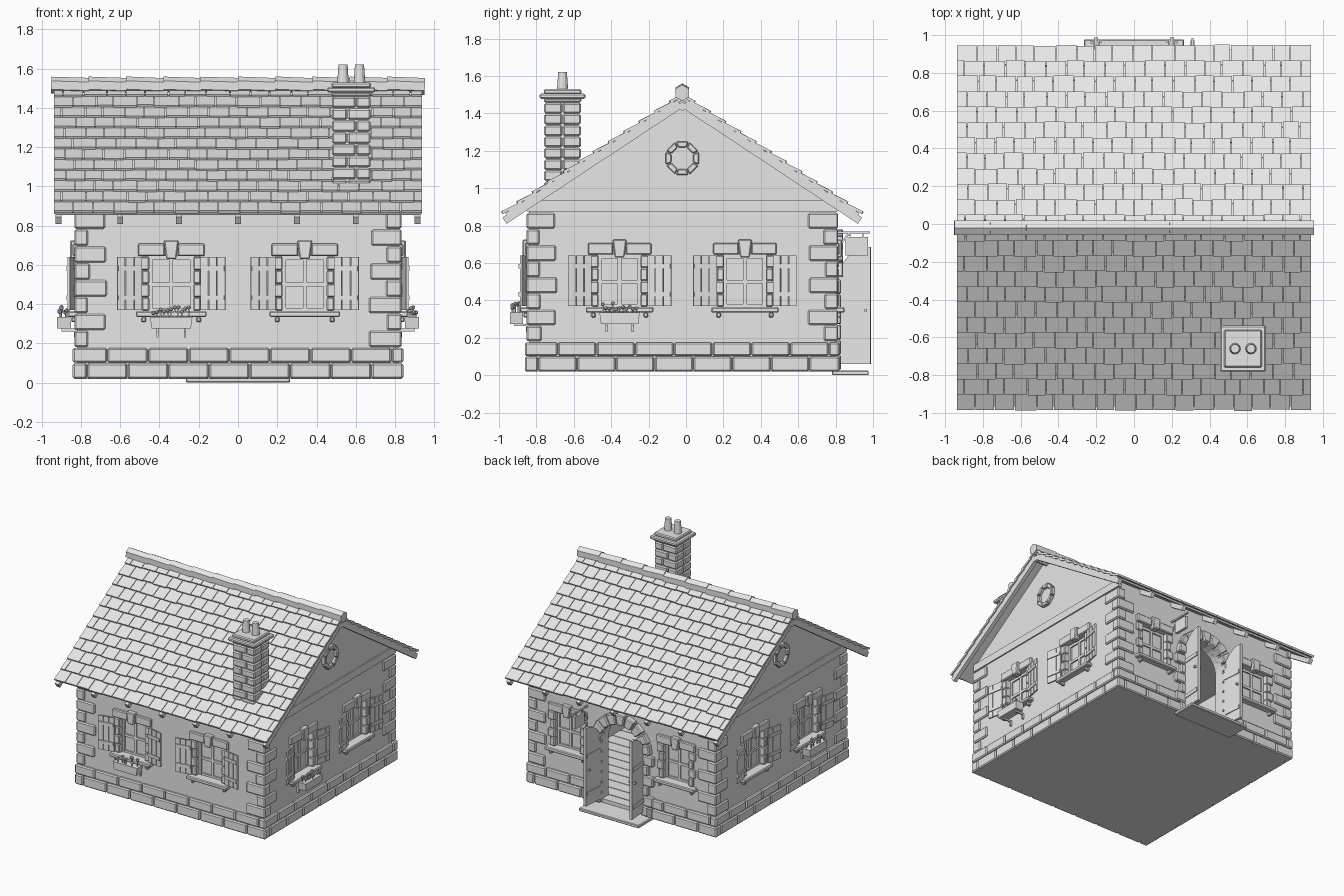
import bpy, bmesh, math, random
from math import sin, cos, pi, radians
from mathutils import Matrix, Vector

if "Cube" in bpy.data.objects:
    bpy.data.objects.remove(bpy.data.objects["Cube"])

random.seed(4)
T, R = Matrix.Translation, Matrix.Rotation
CY, D = -0.02, 0.82                      # house centre in y, half width of walls
stone = bpy.data.materials.new("plain_grey")
stone.diffuse_color = (0.8, 0.8, 0.8, 1)
stone.use_nodes = True
stone.node_tree.nodes["Principled BSDF"].inputs["Base Color"].default_value = stone.diffuse_color


def prism(bm, M, pts, y0, y1):
    """Extrude an (x, z) outline from y0 to y1 in frame M."""
    a = [bm.verts.new(M @ Vector((x, y0, z))) for x, z in pts]
    b = [bm.verts.new(M @ Vector((x, y1, z))) for x, z in pts]
    bm.faces.new(a)
    bm.faces.new(b[::-1])
    for i in range(len(a)):
        j = (i + 1) % len(a)
        bm.faces.new((a[i], b[i], b[j], a[j]))


def box(bm, M, x0, x1, y0, y1, z0, z1):
    prism(bm, M, [(x0, z0), (x1, z0), (x1, z1), (x0, z1)], y0, y1)


def ring(bm, M, cx, cz, r0, r1, a0, a1, n, y0, y1, gap=0.02):
    """Wedge stones set around an arc."""
    for i in range(n):
        s, e = a0 + (a1 - a0) * i / n + gap, a0 + (a1 - a0) * (i + 1) / n - gap
        prism(bm, M, [(cx + r * cos(t), cz + r * sin(t)) for r, t in
                      ((r0, s), (r1, s), (r1, e), (r0, e))], y0, y1)


def finish(name, bm, bevel=0):
    bmesh.ops.recalc_face_normals(bm, faces=bm.faces)
    me = bpy.data.meshes.new(name)
    bm.to_mesh(me)
    bm.free()
    me.materials.append(stone)
    ob = bpy.data.objects.new(name, me)
    bpy.context.collection.objects.link(ob)
    if bevel:
        m = ob.modifiers.new("worn_edges", 'BEVEL')
        m.width, m.segments, m.limit_method = bevel, 1, 'ANGLE'
    return ob


# Facade frames: x to the right, -y outward; front, right, back, left
FRONT, RIGHT, BACK, LEFT = [T((0, CY, 0)) @ R(k * pi / 2, 4, 'Z') for k in range(4)]
I = Matrix()
# frame, position, has shutters, has flower box
WINDOWS = [(FRONT, -0.34, 1, 1), (FRONT, 0.34, 1, 0), (RIGHT, -0.335, 1, 1), (RIGHT, 0.335, 1, 0),
           (LEFT, -0.335, 1, 0), (LEFT, 0.335, 1, 1), (BACK, -0.48, 0, 0), (BACK, 0.48, 0, 0)]

# Walls with hollow room, window openings and arched doorway
bm = bmesh.new()
prism(bm, RIGHT, [(-D, .02), (D, .02), (D, .925), (0, 1.47), (-D, .925)], -D, D)
walls = finish("walls", bm)
room, holes = bmesh.new(), bmesh.new()
box(room, FRONT, -.74, .74, -.74, .74, .05, .87)
for F, u, _, _ in WINDOWS:
    box(holes, F, u - .115, u + .115, -.9, -.7, .36, .645)
arch = [(.18 * cos(i * pi / 12), .52 + .18 * sin(i * pi / 12)) for i in range(13)]
prism(holes, BACK, [(-.18, .055), (.18, .055)] + arch, -.9, -.7)
for nm, b in (("room_cutter", room), ("opening_cutter", holes)):
    c = finish(nm, b)
    c.hide_render = True
    c.hide_viewport = True
    m = walls.modifiers.new(nm, 'BOOLEAN')
    m.object, m.operation, m.solver = c, 'DIFFERENCE', 'EXACT'

# Floor boards
bm = bmesh.new()
for i in range(14):
    y = -.74 + i * .1057
    box(bm, FRONT, -.74, .74, y + .003, y + .1027, .045, .058)
finish("floor_boards", bm)

# Plinth stones in two courses, left open at the door
bm = bmesh.new()
for F in (FRONT, RIGHT, BACK, LEFT):
    for row, (z0, z1) in enumerate(((.02, .099), (.103, .176))):
        edges = [-.842] + [-.842 + (i + (.35 if row == 0 else .85)) * .207 for i in range(8)] + [.842]
        for a, b in zip(edges, edges[1:]):
            spans = [(a, b)]
            if F is BACK:
                spans = [(a, min(b, -.2)), (max(a, .2), b)]
            for p, q in spans:
                if q - p > .02:
                    box(bm, F, p + .002, q - .002, -.842, -.8, z0, z1)
finish("plinth_stones", bm, .008)

# Corner stones, long and short in turn
bm = bmesh.new()
for sx in (-1, 1):
    for sy in (-1, 1):
        for i in range(8):
            z = .18 + i * .086
            lx, ly = (.16, .075) if (i + (sx > 0)) % 2 else (.075, .16)
            lx, ly = lx + random.uniform(-.008, .008), ly + random.uniform(-.008, .008)
            x, y = sorted((sx * .834, sx * (.834 - lx))), sorted((sy * .834, sy * (.834 - ly)))
            box(bm, FRONT, *x, *y, z + .002, z + .084)
finish("corner_stones", bm, .008)

# Windows
surround, frames, shutters, boxes, flowers = [bmesh.new() for _ in range(5)]
for F, u, has_shutters, has_box in WINDOWS:
    W = F @ T((u, 0, 0))
    for s in (-1, 1):
        box(surround, W, *sorted((s * .034, s * .17)), -.842, -.8, .645, .708)
        for i in range(4):
            x = sorted((s * .112, s * (.17 if i % 2 else .15)))
            box(surround, W, *x, -.837, -.78, .367 + i * .069, .434 + i * .069)
        box(surround, W, s * .14 - .012, s * .14 + .012, -.85, -.81, .308, .335)
        box(frames, W, *sorted((s * .095, s * .116)), -.795, -.765, .36, .645)
        if has_shutters:
            S = W @ T((s * .15, -.84, 0)) @ R(-s * radians(10), 4, 'Z')
            for i in range(3):
                box(shutters, S, *sorted((s * i * .044, s * (i * .044 + .04))), -.006, .006, .37, .64)
            for z in (.42, .57):
                box(shutters, S, *sorted((s * .004, s * .124)), -.013, -.005, z, z + .025)
    prism(surround, W, [(-.026, .63), (.026, .63), (.038, .725), (-.038, .725)], -.855, -.8)
    box(surround, W, -.18, .18, -.868, -.78, .335, .364)
    for z in (.36, .49, .625):
        box(frames, W, -.115, .115, -.793, -.767, z, z + .02)
    box(frames, W, -.01, .01, -.792, -.768, .36, .645)
    box(frames, W, -.115, .115, -.782, -.778, .36, .645)
    if has_box:
        prism(boxes, W, [(-.1, .275), (.1, .275), (.108, .335), (-.108, .335)], -.922, -.852)
        for s in (-.07, .07):
            box(boxes, W, s - .006, s + .006, -.9, -.82, .262, .275)
            box(boxes, W, s - .006, s + .006, -.836, -.82, .23, .275)
        for i in range(11):
            x, y, z = -.09 + i * .018, random.uniform(-.91, -.865), random.uniform(.352, .385)
            box(flowers, W, x - .003, x + .003, y - .003, y + .003, .33, z)
            bmesh.ops.create_icosphere(flowers, subdivisions=1, radius=.012, matrix=W @ T((x, y, z)))
finish("window_surrounds", surround, .006)
finish("window_frames", frames)
finish("shutters", shutters)
finish("flower_boxes", boxes)
finish("flowers", flowers)

# Gable bands and round gable windows
bm, stones = bmesh.new(), bmesh.new()
for F in (RIGHT, LEFT):
    box(bm, F, -.83, .83, -.83, -.8, .875, .935)
    ring(stones, F, 0, 1.16, .062, .095, pi / 8, pi / 8 + 2 * pi, 8, -.845, -.8, .03)
    prism(bm, F, [(.07 * cos(i * pi / 8), 1.16 + .07 * sin(i * pi / 8)) for i in range(16)], -.824, -.81)
finish("gable_bands", bm)
finish("round_window_stones", stones, .005)

# Doorway stones, step, open double doors
bm = bmesh.new()
ring(bm, BACK, 0, .52, .18, .265, 0, pi, 9, -.86, -.78)
for s in (-1, 1):
    for i in range(6):
        x = sorted((s * .18, s * (.285 if i % 2 else .24)))
        box(bm, BACK, *x, -.85, -.78, .03 + i * .081, .107 + i * .081)
finish("door_stones", bm, .007)
bm = bmesh.new()
box(bm, BACK, -.265, .265, -.997, -.8, 0, .025)
finish("door_step", bm, .005)
bm = bmesh.new()
for s in (-1, 1):
    L = BACK @ T((s * .19, -.838, 0)) @ R(-pi / 2 + s * radians(4), 4, 'Z')
    top = [(.17 - .17 * cos(i * pi / 12), .52 + .165 * sin(i * pi / 12)) for i in range(7)]
    prism(bm, L, [(.17, .06), (0, .06)] + top, -.011, .011)
    for z in (.14, .44):
        box(bm, L, .01, .16, -.017, .017, z, z + .03)
    box(bm, L, .14, .152, -.03, .03, .34, .355)
finish("doors", bm)

# Hanging sign beside the door
bm = bmesh.new()
G = BACK @ T((-.31, 0, 0))
box(bm, G, -.006, .006, -1.005, -.81, .757, .768)
box(bm, G, -.011, .011, -.992, -.872, .64, .738)
for y in (-.97, -.9):
    box(bm, G, -.003, .003, y, y + .006, .735, .76)
prism(bm, G @ R(pi / 2, 4, 'Z'), [(-.82, .66), (-.82, .675), (-.885, .76), (-.9, .76)], -.004, .004)
finish("hanging_sign", bm)

# Roof: rafters, deck and overlapping tiles on both slopes
A = math.atan(0.66)
rafters, deck, tiles = [bmesh.new() for _ in range(3)]
pitch, w = 0.0977, 1.88 / 18
for k in range(2):
    S = T((0, CY, 1.43)) @ R(pi * k, 4, 'Z') @ R(A, 4, 'X')
    for x in (-.915, -.6, -.3, 0, .3, .6, .915):
        box(rafters, S, x - .015, x + .015, -1.126, 0, 0, .04)
    box(deck, S, -.93, .93, -1.1, .033, .035, .05)
    for r in range(12):
        cuts = [-.94 + (i + .5 * (r % 2)) * w + random.uniform(-.012, .012) for i in range(1 - r % 2, 18)]
        edges = [-.94] + cuts + [.94]
        for a, b in zip(edges, edges[1:]):
            low = -1.113 + r * pitch + random.uniform(-.004, .004)
            P = S @ T((0, low, .058)) @ R(radians(-6.5), 4, 'X')
            box(tiles, P, a + .002, b - .002, 0, min(.118, .02 - low), -.003, .012)
finish("rafters", rafters)
finish("roof_deck", deck)
finish("roof_tiles", tiles)

# Ridge beam and ridge tiles
bm = bmesh.new()
X = R(pi / 2, 4, 'Z')
hexagon = [(sin(i * pi / 3), cos(i * pi / 3)) for i in range(6)]
prism(bm, T((0, CY, 1.437)) @ X, [(x * .024, z * .024) for x, z in hexagon], -.93, .93)
finish("ridge_beam", bm)
bm = bmesh.new()
for i in range(10):
    M = T((-.855 + i * .19, CY, 1.513)) @ R(radians(random.uniform(1.5, 3)), 4, 'Y') @ X
    prism(bm, M, [(x * .043, z * .043) for x, z in hexagon], -.097, .097)
finish("ridge_tiles", bm)

# Chimney: brick courses, cap and two pots
C = T((.577, -.66, 0))
bm = bmesh.new()
box(bm, C, -.085, .085, -.085, .085, .96, 1.47)
finish("chimney_core", bm)
bm = bmesh.new()
for i in range(8):
    z, m = .975 + i * .0605, (.025 if i % 2 else -.02)
    for x0, x1 in ((-.098, m - .002), (m + .002, .098)):
        for y0, y1 in ((-.098, -.002), (.002, .098)):
            box(bm, C, x0, x1, y0, y1, z + .002, z + .058)
finish("chimney_bricks", bm, .008)
bm = bmesh.new()
box(bm, C, -.1, .1, -.1, .1, 1.458, 1.48)
box(bm, C, -.122, .122, -.122, .122, 1.478, 1.505)
box(bm, C, -.1, .1, -.1, .1, 1.503, 1.53)
finish("chimney_cap", bm, .007)
bm = bmesh.new()
for x in (-.042, .042):
    bmesh.ops.create_cone(bm, cap_ends=True, segments=12, radius1=.03, radius2=.023,
                          depth=.1, matrix=C @ T((x, 0, 1.572)))
finish("chimney_pots", bm)
